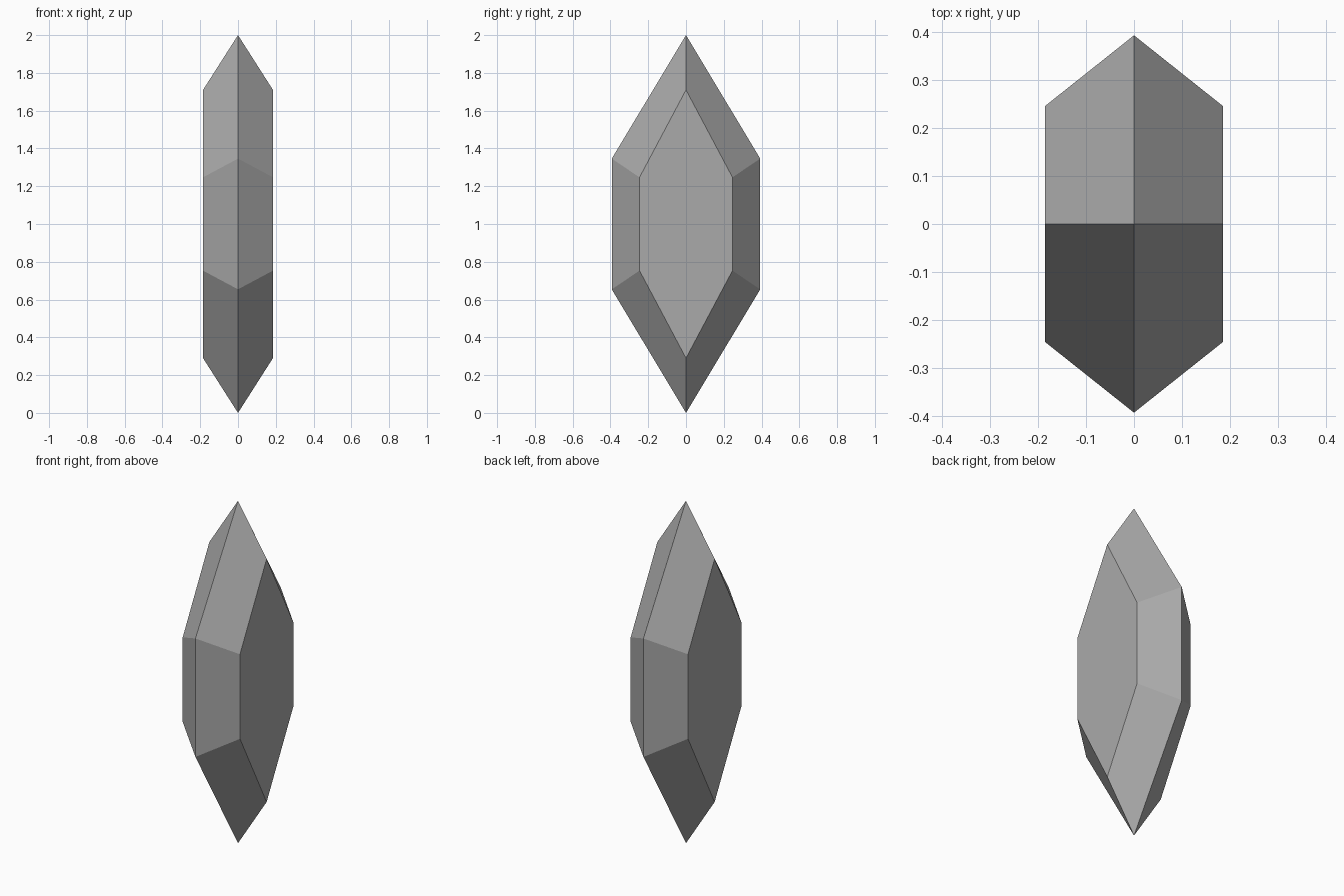
import bpy
import bmesh

cube = bpy.data.objects.get("Cube")
if cube:
    bpy.data.objects.remove(cube, do_unlink=True)

# Single stone colour
GREY = (0.40, 0.40, 0.40, 1.0)
stone = bpy.data.materials.new("grey_stone")
stone.use_nodes = True
stone.diffuse_color = GREY
stone.node_tree.nodes["Principled BSDF"].inputs["Base Color"].default_value = GREY


def hexagon(bm, x, half_width, half_height, half_side):
    """Upright pointed hexagon across the given x plane."""
    outline = [(0, half_height), (half_width, half_side), (half_width, -half_side),
               (0, -half_height), (-half_width, -half_side), (-half_width, half_side)]
    return [bm.verts.new((x, y, z + 1)) for y, z in outline]


# Sharp girdle bevelled to a flat facet on each side
bm = bmesh.new()
girdle = hexagon(bm, 0, 0.393, 1.0, 0.346)
for side in (-1, 1):
    facet = hexagon(bm, side * 0.185, 0.246, 0.71, 0.247)
    bm.faces.new(facet)
    for i in range(6):
        j = (i + 1) % 6
        bm.faces.new((girdle[i], girdle[j], facet[j], facet[i]))
bmesh.ops.recalc_face_normals(bm, faces=bm.faces)

mesh = bpy.data.meshes.new("crystal")
bm.to_mesh(mesh)
bm.free()
mesh.materials.append(stone)
bpy.context.collection.objects.link(bpy.data.objects.new("crystal", mesh))
